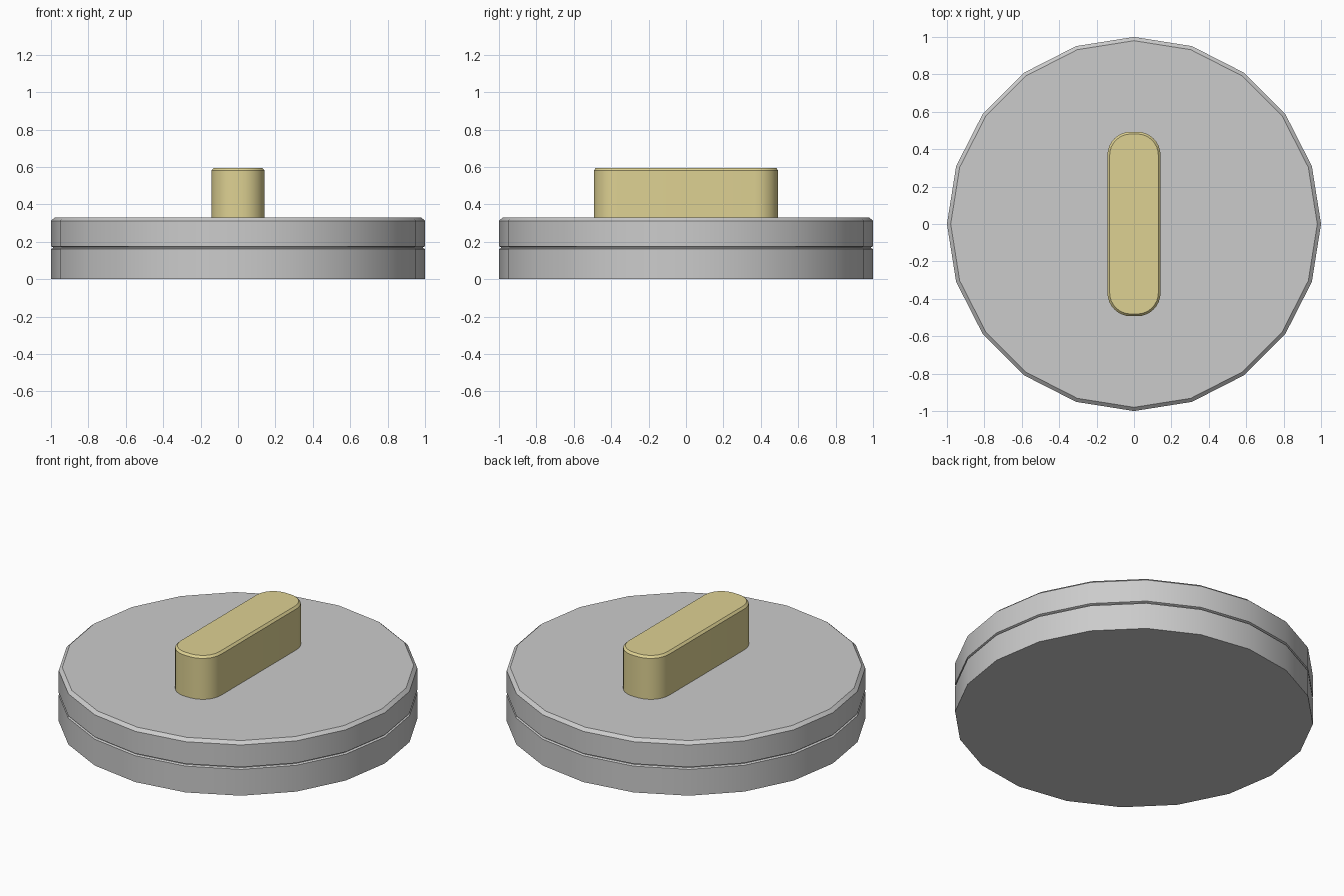
import bpy, bmesh, math

if "Cube" in bpy.data.objects:
    bpy.data.objects.remove(bpy.data.objects["Cube"])


def material(name, rgb):
    m = bpy.data.materials.new(name)
    m.diffuse_color = (*rgb, 1)
    m.use_nodes = True
    m.node_tree.nodes["Principled BSDF"].inputs["Base Color"].default_value = m.diffuse_color
    return m


def loft(name, rings, mat):
    """Skin a stack of equal-length rings of points and cap both ends."""
    bm = bmesh.new()
    loops = [[bm.verts.new(p) for p in ring] for ring in rings]
    n = len(loops[0])
    for a, b in zip(loops, loops[1:]):
        for i in range(n):
            j = (i + 1) % n
            bm.faces.new((a[i], a[j], b[j], b[i]))
    bm.faces.new(loops[0][::-1])
    bm.faces.new(loops[-1])
    bmesh.ops.recalc_face_normals(bm, faces=bm.faces)
    me = bpy.data.meshes.new(name)
    bm.to_mesh(me)
    bm.free()
    me.materials.append(mat)
    ob = bpy.data.objects.new(name, me)
    bpy.context.collection.objects.link(ob)
    bpy.ops.object.select_all(action='DESELECT')
    ob.select_set(True)
    bpy.context.view_layer.objects.active = ob
    bpy.ops.object.shade_smooth_by_angle(angle=math.radians(30))
    return ob


def circle(r, z, n=20):
    return [(r * math.cos(i * math.tau / n), r * math.sin(i * math.tau / n), z)
            for i in range(n)]


def rounded_rect(hx, hy, r, z, seg=8):
    pts = []
    for q, (sx, sy) in enumerate([(1, 1), (-1, 1), (-1, -1), (1, -1)]):
        for k in range(seg + 1):
            a = (q + k / seg) * math.pi / 2
            pts.append((sx * (hx - r) + r * math.cos(a),
                        sy * (hy - r) + r * math.sin(a), z))
    return pts


grey = material("grey metal", (0.60, 0.60, 0.60))
tan = material("pale brass", (0.73, 0.64, 0.29))

# Disc: 20-sided, thin groove round the middle, chamfered top rim
profile = [(1, 0), (1, 0.162), (0.988, 0.167), (0.988, 0.171),
           (1, 0.176), (1, 0.312), (0.98, 0.33)]
loft("disc_body", [circle(r, z) for r, z in profile], grey)

# Grip bar: rounded ends, small chamfer on top
loft("grip_bar", [rounded_rect(0.142, 0.493, 0.125, 0.33),
                  rounded_rect(0.142, 0.493, 0.125, 0.582),
                  rounded_rect(0.130, 0.481, 0.113, 0.595)], tan)
